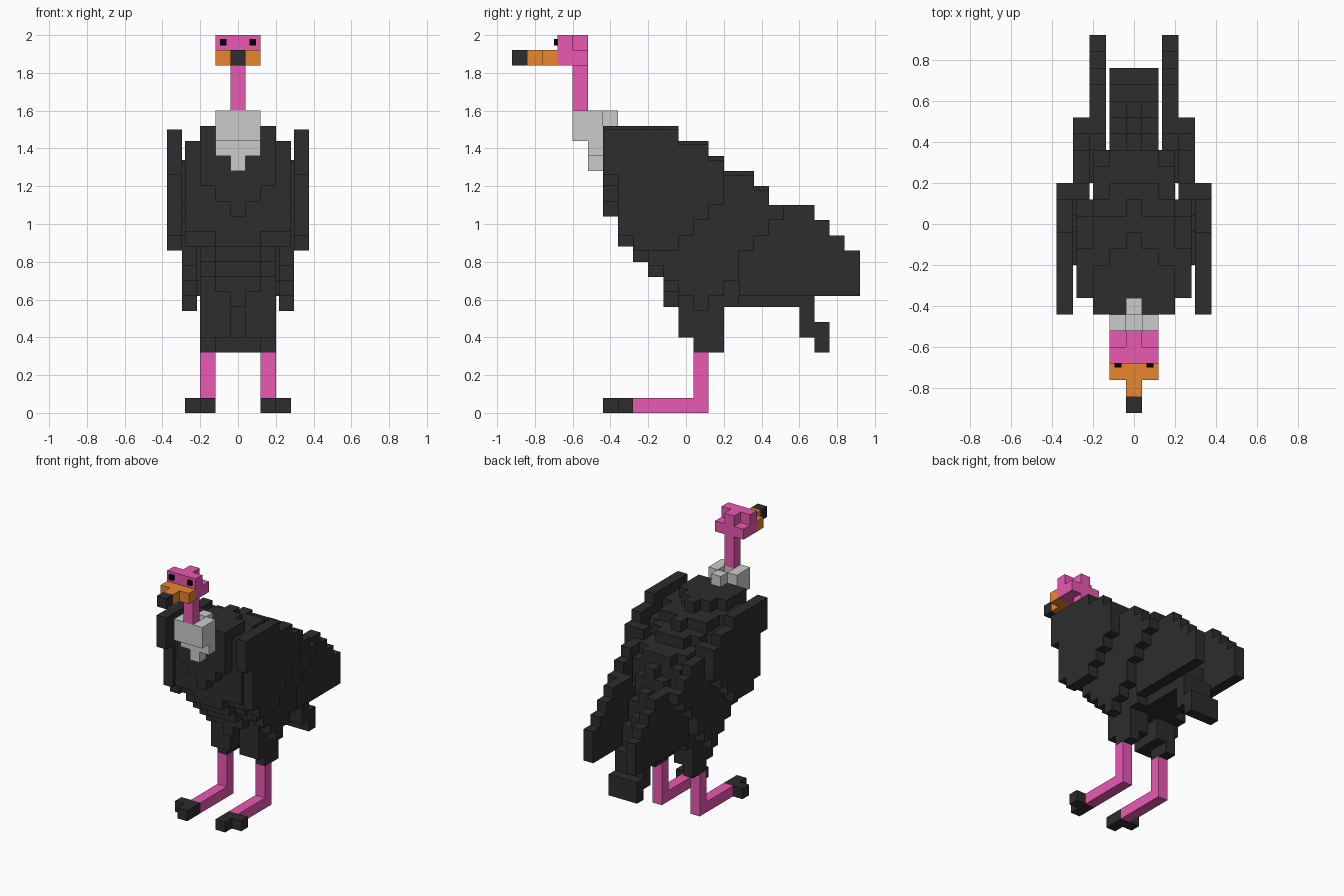
import bpy, bmesh, math
from mathutils import Vector

if "Cube" in bpy.data.objects:
    bpy.data.objects.remove(bpy.data.objects["Cube"])

U = 0.08  # block size


def mat(name, rgb):
    m = bpy.data.materials.new(name)
    m.diffuse_color = (*rgb, 1)
    m.use_nodes = True
    m.node_tree.nodes["Principled BSDF"].inputs["Base Color"].default_value = m.diffuse_color
    return m


DARK = mat("dark", (0.026, 0.026, 0.026))
PINK = mat("pink", (0.82, 0.10, 0.44))
ORANGE = mat("orange", (0.81, 0.24, 0.027))
BLACK = mat("black", (0.0, 0.0, 0.0))

DIRS = [Vector(d) for d in ((1, 0, 0), (-1, 0, 0), (0, 1, 0), (0, -1, 0), (0, 0, 1), (0, 0, -1))]


def blocks(name, boxes, material=None, mirror=False, origin=(-U / 2, -U / 2, 0)):
    """Union of cell boxes (x0, x1, y0, y1, z0, z1; ends exclusive), outer skin only."""
    cells = set()
    for x0, x1, y0, y1, z0, z1 in boxes:
        cells |= {(x, y, z) for x in range(x0, x1) for y in range(y0, y1) for z in range(z0, z1)}
    bm = bmesh.new()
    for c in cells:
        for d in DIRS:
            if tuple(int(a + b) for a, b in zip(c, d)) in cells:
                continue
            u = Vector((d.y, d.z, d.x))
            v = d.cross(u)
            mid = Vector(c) + Vector((.5, .5, .5)) + d / 2
            bm.faces.new([bm.verts.new((mid + (u * a + v * b) / 2) * U + Vector(origin))
                          for a, b in ((-1, -1), (1, -1), (1, 1), (-1, 1))])
    bmesh.ops.remove_doubles(bm, verts=bm.verts[:], dist=0.001)
    bmesh.ops.dissolve_limit(bm, angle_limit=0.01, verts=bm.verts[:], edges=bm.edges[:])
    me = bpy.data.meshes.new(name)
    bm.to_mesh(me)
    bm.free()
    ob = bpy.data.objects.new(name, me)
    bpy.context.collection.objects.link(ob)
    if material:
        me.materials.append(material)
    if mirror:
        ob.modifiers.new("mirror", 'MIRROR').use_mirror_merge = False
    return ob


def columns(x0, x1, y, spans):
    """One box per step along y, each with its own bottom and top."""
    return [(x0, x1, y + i, y + i + 1, lo, hi) for i, (lo, hi) in enumerate(spans)]


# body: widening layers, each a stepped side profile
body = columns(0, 1, -5, [(13, 19), (11, 19), (10, 19), (9, 19), (7, 19), (7, 18), (7, 18), (7, 17),
                          (7, 16), (7, 16), (7, 15), (7, 13), (7, 11)])
body += columns(-1, 2, -5, [(14, 19), (11, 19), (10, 19), (9, 19), (8, 18), (7, 18), (7, 17), (7, 17),
                            (7, 16), (7, 16), (7, 14), (7, 12), (7, 10)])
body += columns(-2, 3, -5, [(15, 19), (12, 19), (11, 19), (10, 18), (9, 18), (7, 18), (7, 17), (7, 16),
                            (7, 16), (8, 15)])
body += columns(-3, 4, -4, [(12, 18), (11, 18), (11, 18), (11, 17), (11, 17), (11, 16)])
blocks("body", body, DARK)

# tail
blocks("tail", [(-1, 2, 8, 9, 5, 8), (-1, 2, 9, 10, 4, 6)], DARK)

# wings: three stepped slabs from outer front to inner rear
wing = columns(2, 3, -5, [(16, 19), (12, 19), (11, 19), (11, 19), (11, 19), (12, 18), (13, 18), (14, 17)])
wing += columns(1, 2, -2, [(10, 12), (9, 12), (8, 13), (7, 14), (8, 17), (9, 16), (11, 16), (12, 15), (13, 14)])
wing += columns(0, 1, 3, [(9, 12), (8, 12), (8, 13), (8, 14), (8, 14), (8, 14), (8, 13), (8, 12), (8, 11)])
blocks("wings", wing, DARK, True, (0.137, -U / 2, -0.02))

# legs
blocks("thighs", [(1, 3, 0, 3, 5, 8), (2, 3, 1, 3, 4, 5)], DARK, True)
blocks("legs", [(2, 3, 1, 2, 0, 4), (2, 3, -3, 1, 0, 1)], PINK, True)
blocks("claws", [(2, 3, -5, -3, 0, 1), (3, 4, -4, -3, 0, 1)], DARK, True)

# neck ruff
blocks("ruff", [(-1, 2, -7, -6, 18, 20), (-1, 0, -6, -5, 17, 20), (1, 2, -6, -5, 17, 20),
                (0, 1, -6, -5, 16, 19), (0, 1, -5, -4, 19, 20)])

# neck and head
blocks("neck_and_head", [(0, 1, -7, -6, 20, 25), (-1, 2, -8, -7, 23, 25),
                         (-1, 2, -7, -6, 23, 24)], PINK)
blocks("beak", [(-1, 2, -9, -8, 23, 24), (0, 1, -10, -9, 23, 24)], ORANGE)
blocks("beak_tip", [(0, 1, -11, -10, 23, 24)], DARK)

# eyes
eyes = blocks("eyes", [(0, 1, 0, 1, 0, 1)], BLACK, True, (0, 0, 0))
for v in eyes.data.vertices:
    x, y, z = v.co / U
    v.co = (0.06 + 0.035 * x, -0.70 + 0.03 * y, 1.945 + 0.035 * z)
